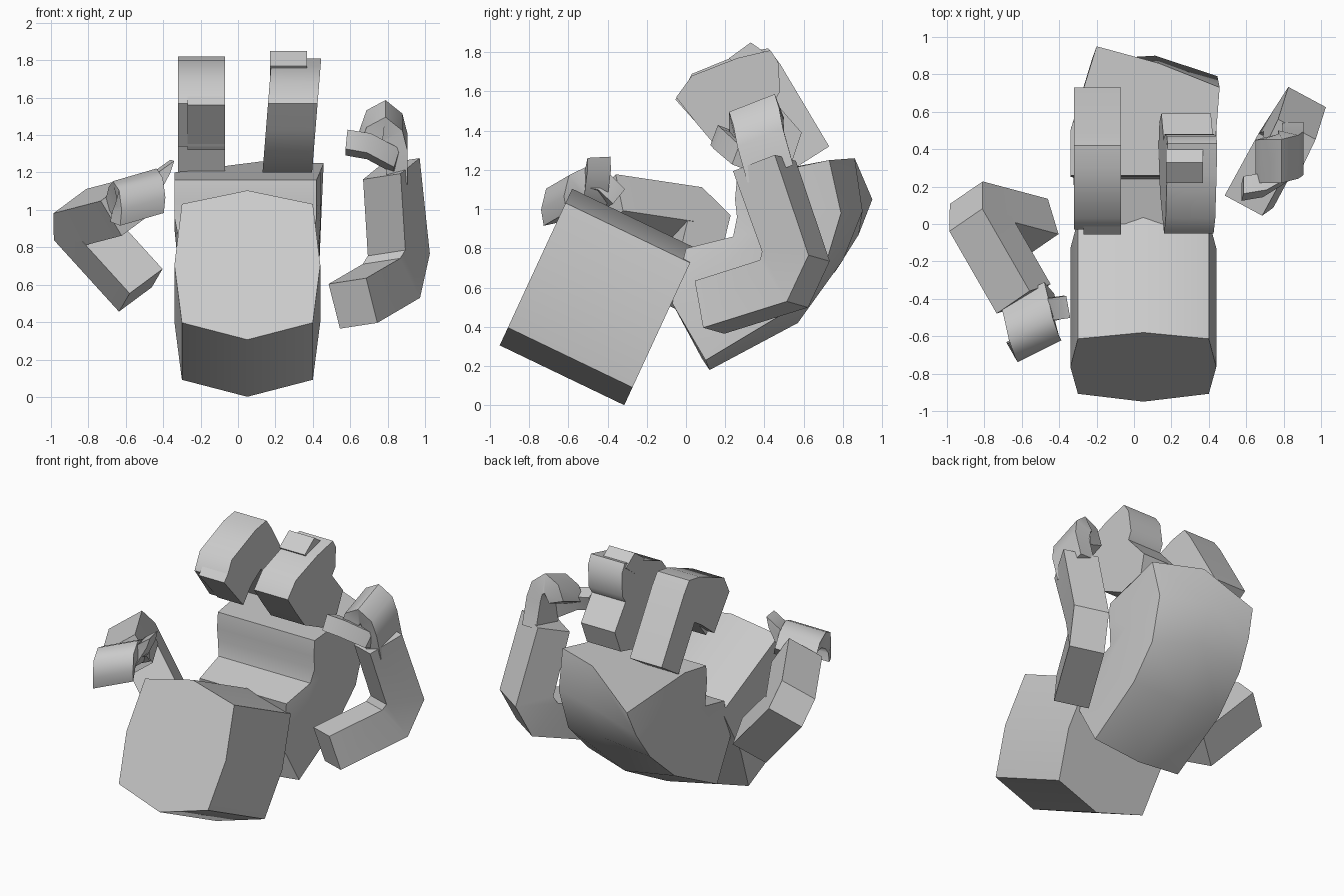
import bpy, bmesh
from mathutils import Vector as V

if "Cube" in bpy.data.objects:
    bpy.data.objects.remove(bpy.data.objects["Cube"])


def loft(name, rings, angle=0.75):
    """Skin a list of equal-length rings and cap both ends."""
    bm = bmesh.new()
    vs = [[bm.verts.new(p) for p in r] for r in rings]
    n = len(vs[0])
    for a, b in zip(vs, vs[1:]):
        for i in range(n):
            bm.faces.new((a[i], a[(i + 1) % n], b[(i + 1) % n], b[i]))
    bm.faces.new(vs[0])
    bm.faces.new(vs[-1])
    bmesh.ops.recalc_face_normals(bm, faces=bm.faces)
    me = bpy.data.meshes.new(name)
    bm.to_mesh(me)
    bm.free()
    ob = bpy.data.objects.new(name, me)
    bpy.context.collection.objects.link(ob)
    bpy.ops.object.select_all(action='DESELECT')
    ob.select_set(True)
    bpy.context.view_layer.objects.active = ob
    bpy.ops.object.shade_smooth_by_angle(angle=angle)
    return ob


def prism(name, profile, x0, x1, lean=0):
    """Side profile (y, z) extruded across x, leaning sideways with height."""
    return loft(name, [[(x + lean * (z - 1.5), y, z) for y, z in profile]
                       for x in (x0, x1)], 0.85)


def sweep(name, path, side, w, t, angle=0.75):
    """Rectangular limb along a path, w wide along side, t thick."""
    path = [V(p) for p in path]
    side = V(side).normalized()
    rings = []
    for i, p in enumerate(path):
        a = (p - path[i - 1]).normalized() if i else None
        b = (path[i + 1] - p).normalized() if i < len(path) - 1 else None
        tan = ((a or b) + (b or a)).normalized()
        n = side.cross(tan).normalized()
        k = t / 2 / max(0.6, tan.dot(a or b))
        s = side * w / 2
        rings.append([p - s - n * k, p + s - n * k, p + s + n * k, p - s + n * k])
    return loft(name, rings, angle)


# head: octagonal block, tipped back
face = [(-.35, -.34), (0, -.44), (.35, -.34), (.39, 0),
        (.35, .36), (0, .44), (-.35, .36), (-.39, 0)]
up = V((0, .42, .907))
front = [V((.05, -.765, .705)) + V((x, 0, 0)) + up * h for x, h in face]
loft("head", [front, [p + V((0, .635, -.305)) for p in front]], 0.85)

# torso: curled, ridged back, seven-sided sections from shoulders to hips
sections = [
    # back-left, back-centre, back-right, side y/z, front y/z
    ((.08, .24), (.12, .18), (.10, .23), (-.07, .52), (.00, .80)),
    ((.52, .46), (.57, .42), (.50, .47), (.18, .70), (.24, .86)),
    ((.76, .68), (.80, .74), (.70, .68), (.45, .90), (.26, .96)),
    ((.88, .87), (.90, .99), (.79, .98), (.50, 1.06), (.25, 1.05)),
    ((.95, 1.05), (.86, 1.26), (.73, 1.25), (.50, 1.20), (.26, 1.16)),
]
rings = []
for i, (bl, bc, br, s, f) in enumerate(sections):
    w = .35 + .02 * min(i, 2)
    xl = -.30 + .025 * i
    rings.append([(xl, *bl), (.06 + .018 * i, *bc), (.41 + .012 * i, *br),
                  (.05 + w, *s), (.03 + w, *f), (.05 - w, *f), (.05 - w, *s)])
loft("torso", rings, 0.85)

# legs: folded at the knee, with a foot at the end
prism("left_leg", [(.54, 1.20), (.73, 1.32), (.48, 1.74), (.42, 1.82), (.30, 1.80),
                   (.03, 1.69), (-.03, 1.57), (.14, 1.34), (.28, 1.45), (.36, 1.50)],
      -.32, -.07)
prism("left_foot", [(-.055, 1.56), (.02, 1.64), (.24, 1.42), (.16, 1.32)], -.27, -.07)
prism("right_leg", [(.38, 1.20), (.54, 1.24), (.59, 1.39), (.45, 1.55), (.48, 1.60),
                    (.47, 1.75), (.43, 1.81), (.26, 1.77), (.03, 1.68), (-.05, 1.57),
                    (.06, 1.43), (.17, 1.30)], .155, .42, .08)
prism("right_foot", [(.22, 1.77), (.33, 1.85), (.43, 1.78), (.30, 1.68)], .17, .37)

# right arm: upper arm and forearm, curled hand, thumb
sweep("right_arm", [(.615, .12, .50), (.82, .50, .62), (.86, .56, .76), (.82, .40, 1.22)],
      (.26, -.14, .04), .23, .25)
sweep("right_hand", [(.85, .43, 1.18), (.85, .38, 1.36), (.83, .37, 1.44),
                     (.78, .36, 1.48), (.73, .35, 1.45), (.70, .34, 1.36)],
      (0, .23, .09), .25, .11, 1)
sweep("right_thumb", [(.58, .19, 1.36), (.70, .21, 1.34), (.85, .30, 1.26)],
      (0, .8, -.3), .1, .11)

# left arm: upper arm and forearm, curled hand, thumb
B = [V(p) for p in ((-.52, -.02, .57), (-.82, .06, .90), (-.82, .00, .96),
                    (-.59, -.40, 1.02))]
sweep("left_arm", B, (B[1] - B[0]).cross(B[3] - B[2]), .25, .22)
sweep("left_hand", [(-.57, -.40, 1.03), (-.55, -.48, 1.11), (-.54, -.55, 1.13),
                    (-.53, -.61, 1.10), (-.53, -.63, 1.03), (-.54, -.62, .96)],
      (.24, .12, .07), .27, .11, 1)
sweep("left_thumb", [(-.40, -.45, 1.23), (-.42, -.45, 1.16), (-.50, -.47, 1.00)],
      (.7, .1, .5), .12, .12)
